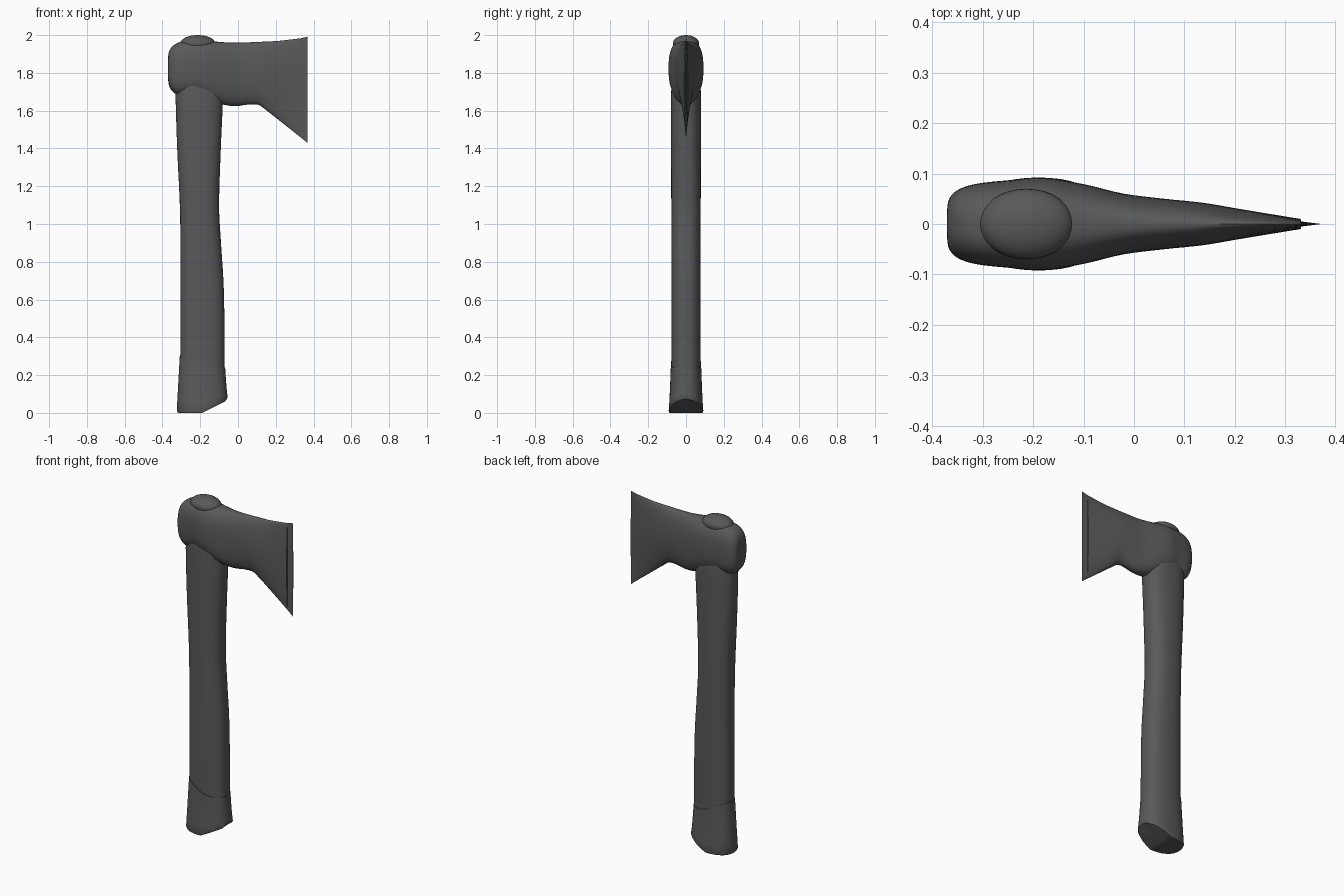
import bpy, math
from mathutils import Vector

if "Cube" in bpy.data.objects:
    bpy.data.objects.remove(bpy.data.objects["Cube"])

mat = bpy.data.materials.new("dark grey")
mat.diffuse_color = (0.1, 0.1, 0.1, 1)
mat.use_nodes = True
mat.node_tree.nodes["Principled BSDF"].inputs["Base Color"].default_value = mat.diffuse_color
N = 48


def spline(rows, steps):
    """Catmull-Rom interpolation through table rows."""
    out = []
    for i in range(len(rows) - 1):
        quad = [rows[max(i - 1, 0)], rows[i], rows[i + 1], rows[min(i + 2, len(rows) - 1)]]
        for s in range(steps):
            t = s / steps
            out.append([0.5 * (2 * b + (c - a) * t + (2 * a - 5 * b + 4 * c - d) * t * t
                               + (3 * b - a - 3 * c + d) * t ** 3) for a, b, c, d in zip(*quad)])
    return out + [list(rows[-1])]


def oval(p):
    """Unit superellipse points."""
    pts = []
    for k in range(N):
        a = 2 * math.pi * k / N
        c, s = math.cos(a), math.sin(a)
        pts.append((math.copysign(abs(c) ** (2 / p), c), math.copysign(abs(s) ** (2 / p), s)))
    return pts


def finish(ob, angle=35):
    ob.data.materials.append(mat)
    bpy.ops.object.select_all(action='DESELECT')
    ob.select_set(True)
    bpy.context.view_layer.objects.active = ob
    bpy.ops.object.mode_set(mode='EDIT')
    bpy.ops.mesh.select_all(action='SELECT')
    bpy.ops.mesh.normals_make_consistent(inside=False)
    bpy.ops.object.mode_set(mode='OBJECT')
    bpy.ops.object.shade_smooth_by_angle(angle=math.radians(angle))


def loft(name, rings):
    verts = [v for r in rings for v in r]
    faces = [(i * N + k, i * N + (k + 1) % N, (i + 1) * N + (k + 1) % N, (i + 1) * N + k)
             for i in range(len(rings) - 1) for k in range(N)]
    faces += [tuple(range(N)), tuple(range(len(verts) - N, len(verts)))]
    me = bpy.data.meshes.new(name)
    me.from_pydata(verts, [], faces)
    ob = bpy.data.objects.new(name, me)
    bpy.context.collection.objects.link(ob)
    finish(ob)
    return ob


# Handle: z, left x, right x, half depth
rows = [(0.2, -.305, -.07, .077), (0.5, -.305, -.072, .078), (0.7, -.305, -.077, .078),
        (0.9, -.305, -.09, .078), (1.1, -.308, -.1, .078), (1.4, -.322, -.091, .079),
        (1.65, -.33, -.08, .08), (1.75, -.33, -.08, .075)]
loft("handle", [[Vector(((l + r) / 2 + (r - l) / 2 * c, d * s, z)) for c, s in oval(2.4)]
                for z, l, r, d in spline(rows, 5)])


# Grip: flared end sleeve with slanted top rim and chamfered bottom
def low(x):
    return max(0.0, (x + .19) * .5) if x < -.07 else .06 + (x + .07) * 1.2


def high(x):
    return .275 - .035 * math.tanh((x + .225) / .06)


rings = []
for u, k in [(0, .02), (0, .5), (0, .95), (.04, 1), (.2, 1), (.4, 1), (.6, 1), (.8, 1), (1, 1), (1, .9)]:
    l = -.325 + .017 * u
    r = -.053 - .015 * u ** .7
    d = .093 - .013 * u ** .7
    ring = []
    for c, s in oval(2.4):
        x = (l + r) / 2 + (r - l) / 2 * c * k
        ring.append(Vector((x, d * s * k, low(x) * (1 - u) + high(x) * u)))
    rings.append(ring)
loft("grip_end", rings)

# Axe head: x, bottom z, top z, half thickness, squareness
rows = [(-.370, 1.77, 1.88, .03, 2.6), (-.366, 1.735, 1.91, .05, 2.6), (-.348, 1.703, 1.94, .068, 2.7),
        (-.31, 1.682, 1.962, .08, 2.8), (-.245, 1.69, 1.972, .087, 2.8), (-.18, 1.67, 1.972, .092, 2.7),
        (-.1, 1.638, 1.964, .079, 2.6), (-.02, 1.624, 1.96, .06, 2.4), (.06, 1.633, 1.962, .05, 2.2),
        (.11, 1.63, 1.964, .045, 2.1), (.15, 1.602, 1.966, .04, 2), (.22, 1.547, 1.97, .028, 1.9),
        (.33, 1.46, 1.983, .01, 1.8)]
rows = spline(rows, 5) + [(.331, 1.459, 1.983, .005, 1.8), (.367, 1.43, 1.992, .0006, 1.8)]
loft("axe_head", [[Vector((x, d * c, (b + t) / 2 + (t - b) / 2 * s)) for c, s in oval(p)]
                  for x, b, t, d, p in rows])

# Handle end poking through the top of the head
bpy.ops.mesh.primitive_uv_sphere_add(segments=32, ring_count=16, radius=1, location=(-.213, 0, 1.955))
knob = bpy.context.object
knob.name = "handle_top"
knob.scale = (.093, .07, .045)
bpy.ops.object.transform_apply(location=False, rotation=False, scale=True)
finish(knob, 60)
